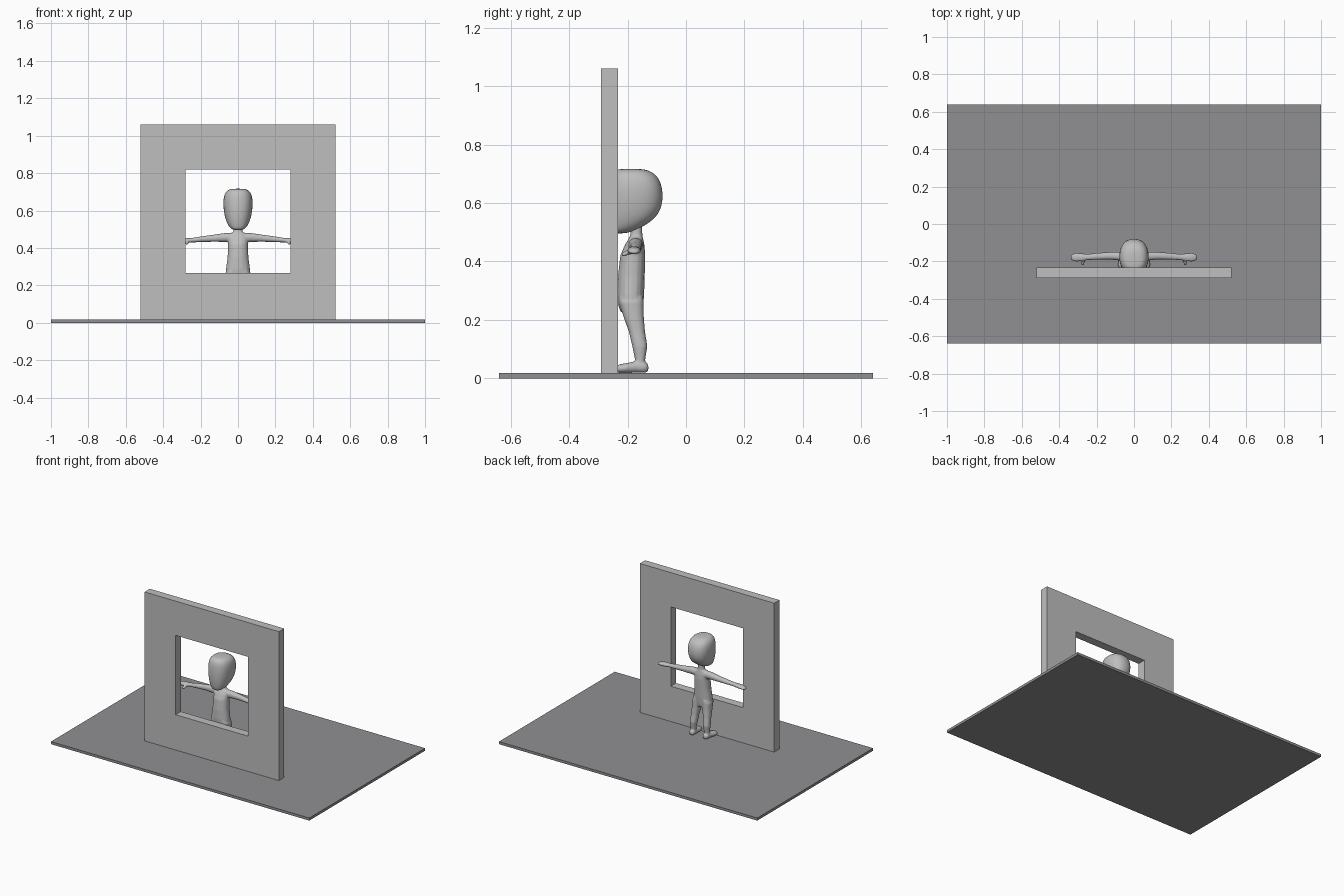
import bpy, bmesh
from math import cos, sin, tau, copysign
from mathutils import Vector

old = bpy.data.objects.get("Cube")
if old:
    bpy.data.objects.remove(old)


def material(name, rgb):
    m = bpy.data.materials.new(name)
    m.use_nodes = True
    m.diffuse_color = (*rgb, 1)
    m.node_tree.nodes["Principled BSDF"].inputs["Base Color"].default_value = (*rgb, 1)
    return m


def finish(name, bm, mat):
    bmesh.ops.recalc_face_normals(bm, faces=bm.faces)
    me = bpy.data.meshes.new(name)
    bm.to_mesh(me)
    bm.free()
    ob = bpy.data.objects.new(name, me)
    bpy.context.collection.objects.link(ob)
    me.materials.append(mat)
    return ob


def box(bm, lo, hi):
    lo, hi = Vector(lo), Vector(hi)
    verts = bmesh.ops.create_cube(bm, size=1)["verts"]
    for v in verts:
        v.co = (lo + hi) / 2 + v.co * (hi - lo)


def loft(bm, rings, axis="z", side=1, power=0.9, n=16):
    """Skin rings of (centre, radius_a, radius_b) standing across an axis."""
    def rounded(t):
        return copysign(abs(t) ** power, t)
    loops = []
    for centre, ra, rb in rings:
        loop = []
        for i in range(n):
            a, b = ra * rounded(cos(tau * i / n)), rb * rounded(sin(tau * i / n))
            off = {"x": (0, a, b), "y": (a, 0, b), "z": (a, b, 0)}[axis]
            p = Vector(centre) + Vector(off)
            p.x *= side
            loop.append(bm.verts.new(p))
        loops.append(loop)
    for p, q in zip(loops, loops[1:]):
        for i in range(n):
            j = (i + 1) % n
            bm.faces.new((p[i], p[j], q[j], q[i]))
    bm.faces.new(loops[0])
    bm.faces.new(loops[-1])


wall_grey = material("wall grey", (0.52, 0.52, 0.52))
floor_grey = material("floor grey", (0.28, 0.28, 0.295))
figure_grey = material("figure grey", (0.52, 0.52, 0.52))

# Floor slab
bm = bmesh.new()
box(bm, (-1, -0.64, 0), (1, 0.64, 0.018))
finish("floor", bm, floor_grey)

# Wall with a square opening: outer and inner outlines bridged front and back
bm = bmesh.new()
y0, y1 = -0.29, -0.232
loops = []
for w, lo, hi, y in ((0.52, 0.018, 1.06, y0), (0.52, 0.018, 1.06, y1),
                     (0.28, 0.265, 0.82, y1), (0.28, 0.265, 0.82, y0)):
    loops.append([bm.verts.new((x, y, z)) for x, z in ((-w, lo), (w, lo), (w, hi), (-w, hi))])
for p, q in zip(loops, loops[1:] + loops[:1]):
    for i in range(4):
        j = (i + 1) % 4
        bm.faces.new((p[i], p[j], q[j], q[i]))
finish("window_wall", bm, wall_grey)

# Head: wide skull tapering forward to the chin
bm = bmesh.new()
loft(bm, [((0, y, z), rx, ry) for z, y, rx, ry in (
    (0.495, -0.23, 0.025, 0.025), (0.51, -0.212, 0.048, 0.052),
    (0.55, -0.184, 0.068, 0.088), (0.6, -0.176, 0.078, 0.099),
    (0.65, -0.175, 0.081, 0.097), (0.69, -0.179, 0.074, 0.086),
    (0.71, -0.185, 0.056, 0.064), (0.717, -0.19, 0.032, 0.038))], power=0.85)
head = finish("head", bm, figure_grey)
head.modifiers.new("round", "SUBSURF").levels = 2

# Body: torso, then arms, hands, legs and feet on both sides, fused together
bm = bmesh.new()
loft(bm, [((0, y, z), rx, ry) for z, y, rx, ry in (
    (0.225, -0.187, 0.055, 0.036), (0.25, -0.189, 0.068, 0.043),
    (0.29, -0.189, 0.064, 0.046), (0.35, -0.187, 0.056, 0.046),
    (0.42, -0.182, 0.053, 0.043), (0.455, -0.176, 0.056, 0.034),
    (0.475, -0.172, 0.044, 0.026), (0.488, -0.17, 0.024, 0.021),
    (0.53, -0.17, 0.022, 0.02))])
for side in (1, -1):
    # Arm and flat hand
    loft(bm, [((x, y, z), ry, rz) for x, y, z, ry, rz in (
        (0.02, -0.173, 0.455, 0.026, 0.026), (0.07, -0.172, 0.456, 0.024, 0.024),
        (0.13, -0.17, 0.452, 0.02, 0.019), (0.2, -0.173, 0.446, 0.018, 0.015),
        (0.25, -0.177, 0.441, 0.016, 0.012), (0.28, -0.178, 0.439, 0.021, 0.013),
        (0.31, -0.178, 0.437, 0.023, 0.012), (0.33, -0.178, 0.434, 0.018, 0.009),
        (0.337, -0.178, 0.433, 0.01, 0.005))], "x", side)
    # Thumb
    loft(bm, [((x, y, z), r, r) for x, y, z, r in (
        (0.268, -0.18, 0.436, 0.01), (0.271, -0.2, 0.43, 0.009),
        (0.274, -0.214, 0.424, 0.008), (0.275, -0.22, 0.422, 0.004))], "y", side)
    # Leg
    loft(bm, [((x, y, z), rx, ry) for z, x, y, rx, ry in (
        (0.03, 0.053, -0.155, 0.018, 0.018), (0.06, 0.052, -0.157, 0.018, 0.017),
        (0.11, 0.05, -0.158, 0.024, 0.026), (0.16, 0.046, -0.168, 0.025, 0.028),
        (0.21, 0.041, -0.179, 0.029, 0.035), (0.26, 0.036, -0.187, 0.033, 0.042),
        (0.28, 0.03, -0.188, 0.03, 0.042))], "z", side)
    # Foot
    loft(bm, [((x, y, z), rx, rz) for y, x, z, rx, rz in (
        (-0.129, 0.052, 0.036, 0.012, 0.012), (-0.14, 0.052, 0.038, 0.02, 0.019),
        (-0.17, 0.054, 0.039, 0.022, 0.02), (-0.205, 0.058, 0.035, 0.027, 0.017),
        (-0.228, 0.06, 0.033, 0.025, 0.015), (-0.24, 0.06, 0.031, 0.014, 0.009))], "y", side)
body = finish("body", bm, figure_grey)
fuse = body.modifiers.new("fuse", "REMESH")
fuse.mode = "VOXEL"
fuse.voxel_size = 0.004
fuse.use_smooth_shade = True
soften = body.modifiers.new("soften", "SMOOTH")
soften.factor = 0.5
soften.iterations = 6

for ob in (head, body):
    for f in ob.data.polygons:
        f.use_smooth = True
